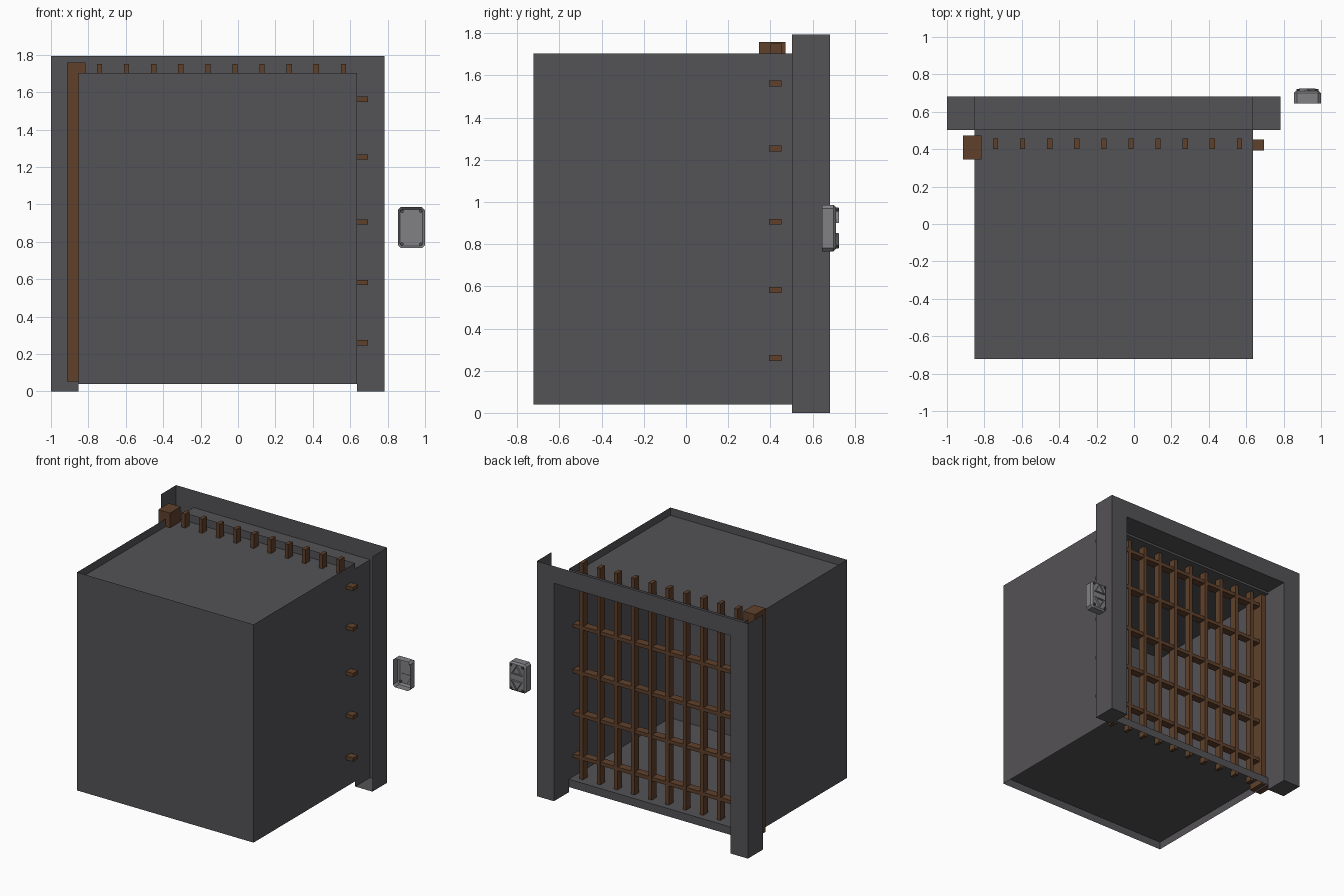
import bpy, bmesh, math

if "Cube" in bpy.data.objects:
    bpy.data.objects.remove(bpy.data.objects["Cube"])


def material(name, rgb):
    m = bpy.data.materials.new(name)
    m.diffuse_color = (*rgb, 1)
    m.use_nodes = True
    m.node_tree.nodes["Principled BSDF"].inputs["Base Color"].default_value = m.diffuse_color
    return m


STEEL = material("dark steel", (0.088, 0.085, 0.093))
WOOD = material("brown bars", (0.115, 0.053, 0.024))
GREY = material("light grey", (0.22, 0.215, 0.23))
SCREW = material("screw grey", (0.08, 0.08, 0.085))


def finish(name, bm, mat, outward=True):
    if outward:
        bmesh.ops.recalc_face_normals(bm, faces=bm.faces)
    me = bpy.data.meshes.new(name)
    bm.to_mesh(me)
    bm.free()
    me.materials.append(mat)
    ob = bpy.data.objects.new(name, me)
    bpy.context.collection.objects.link(ob)
    return ob


def add_box(bm, x0, x1, y0, y1, z0, z1):
    geom = bmesh.ops.create_cube(bm, size=1)["verts"]
    for v in geom:
        v.co = ((x0 + x1) / 2 + v.co.x * (x1 - x0),
                (y0 + y1) / 2 + v.co.y * (y1 - y0),
                (z0 + z1) / 2 + v.co.z * (z1 - z0))


def quad(bm, pts):
    return bm.faces.new([bm.verts.new(p) for p in pts])


def loft(bm, rings, cap_first=False, cap_last=True, skip=()):
    """Join rings of (x, z) outlines, each at its own y."""
    vs = [[bm.verts.new((x, y, z)) for x, z in pts] for y, pts in rings]
    n = len(vs[0])
    for a, b in zip(vs, vs[1:]):
        for i in range(n):
            if i not in skip:
                j = (i + 1) % n
                bm.faces.new((a[i], a[j], b[j], b[i]))
    if cap_first:
        bm.faces.new(vs[0])
    if cap_last:
        bm.faces.new(vs[-1])


XL, XR, YF, YB = -0.853, 0.637, -0.722, 0.503
Z0, Z1, FLOOR, CEIL = 0.04, 1.704, 0.10, 1.645

# cabin: sheet walls with recessed floor and ceiling, open at the back
bm = bmesh.new()
quad(bm, [(XL, YF, Z0), (XR, YF, Z0), (XR, YF, Z1), (XL, YF, Z1)])
quad(bm, [(XR, YF, Z0), (XR, YB, Z0), (XR, YB, Z1), (XR, YF, Z1)])
quad(bm, [(XL, YB, Z0), (XL, YF, Z0), (XL, YF, Z1), (XL, YB, Z1)])
for z in (FLOOR, CEIL):
    quad(bm, [(XL, YF, z), (XR, YF, z), (XR, YB, z), (XL, YB, z)])
# sill and header strips
for a, b in ((Z0, FLOOR), (CEIL, Z1)):
    quad(bm, [(XR, YB, a), (XL, YB, a), (XL, YB, b), (XR, YB, b)])
finish("lift_cabin", bm, STEEL, outward=False)

# door surround: open at the top and on the cabin side
LINTEL = 1.662
outline = [(-1, 0), (-1, 1.793), (0.782, 1.793), (0.782, 0),
           (XR, 0), (XR, LINTEL), (XL, LINTEL), (XL, 0)]
bm = bmesh.new()
loft(bm, [(YB, outline), (0.682, outline)], skip=(1,))
finish("door_surround", bm, STEEL)

# gate: vertical bars, cross bars and the thick closing post
bm = bmesh.new()
for i in range(10):
    x = -0.741 + i * 0.145
    add_box(bm, x - 0.014, x + 0.014, 0.40, 0.456, 0.055, 1.752)
finish("gate_uprights", bm, WOOD)
bm = bmesh.new()
for z in (1.562, 1.254, 0.906, 0.583, 0.26):
    add_box(bm, -0.83, 0.695, 0.393, 0.453, z - 0.014, z + 0.014)
finish("gate_crossbars", bm, WOOD)
bm = bmesh.new()
add_box(bm, -0.914, -0.815, 0.345, 0.472, 0.053, 1.758)
finish("gate_post", bm, WOOD)

# call panel: hollow plate with cut corners
CX, CZ = 0.927, 0.876


def cut_rect(w, h, c):
    p = [(w - c, h), (w, h - c), (w, c - h), (w - c, -h)]
    p += [(-x, z) for x, z in reversed(p)]
    return [(CX + x, CZ + z) for x, z in p]


bm = bmesh.new()
full = cut_rect(0.072, 0.11, 0.016)
loft(bm, [(0.645, full), (0.70, full), (0.712, cut_rect(0.06, 0.098, 0.014))])
finish("call_panel", bm, GREY)

# up and down buttons
for name, s in (("up_button", 1), ("down_button", -1)):
    def tri(k):
        return [(CX + x * k, CZ + s * (0.055 + z * k))
                for x, z in ((-0.046, -0.032), (0.046, -0.032), (0, 0.042))]
    bm = bmesh.new()
    loft(bm, [(0.708, tri(1)), (0.725, tri(0.95)), (0.725, tri(0.7)),
              (0.718, tri(0.65))], cap_first=True)
    finish(name, bm, GREY)

# corner screws
bm = bmesh.new()
for sx in (-1, 1):
    for sz in (-1, 1):
        ring = [(CX + sx * 0.05 + 0.009 * math.cos(a * math.pi / 4),
                 CZ + sz * 0.088 + 0.009 * math.sin(a * math.pi / 4)) for a in range(8)]
        loft(bm, [(0.70, ring), (0.722, ring)], cap_first=True)
finish("panel_screws", bm, SCREW)
